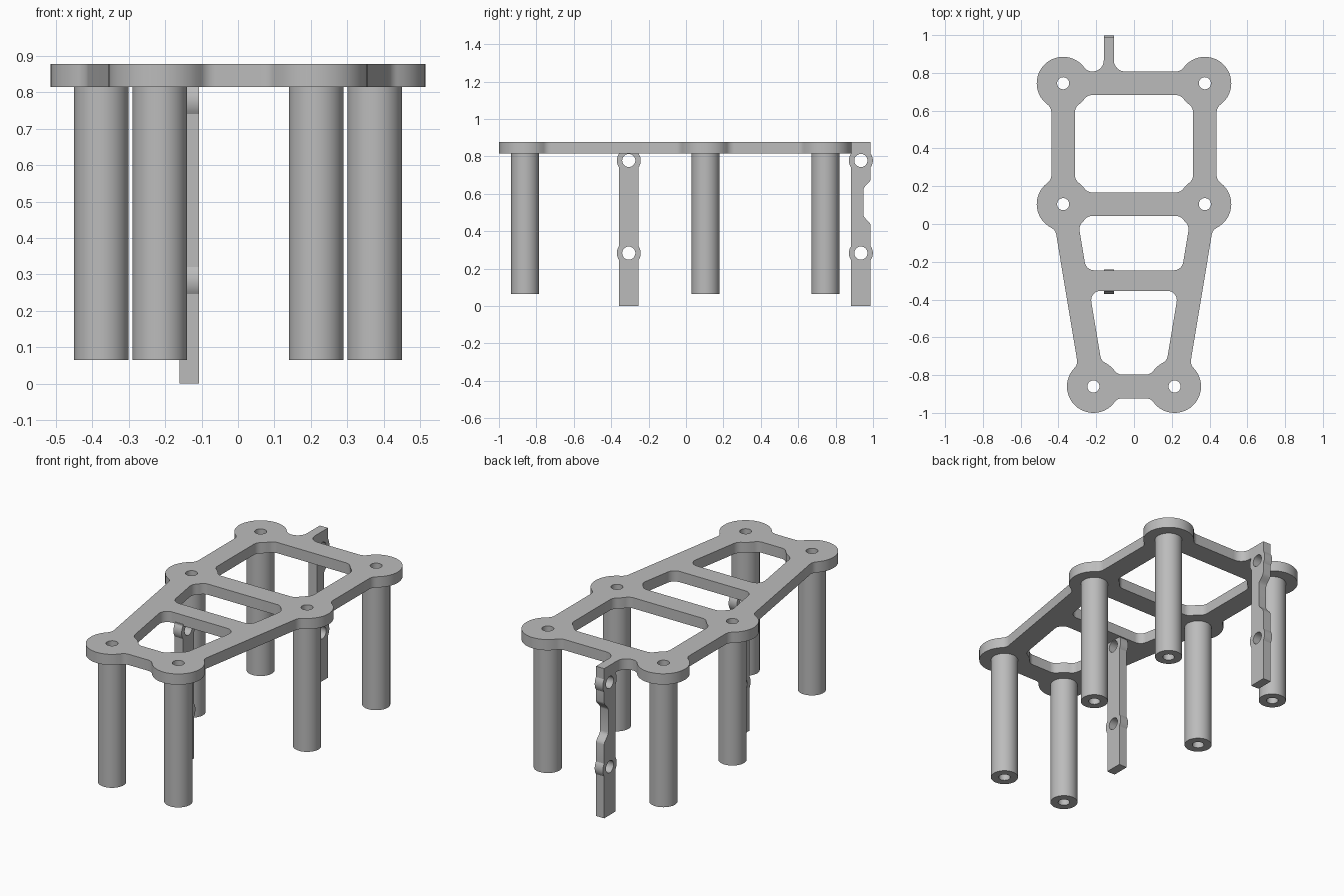
import bpy, bmesh
from math import sqrt, atan2, acos, cos, pi, tau
from mathutils import Vector, Matrix

if "Cube" in bpy.data.objects:
    bpy.data.objects.remove(bpy.data.objects["Cube"])

# Single grey material
GREY = (0.5, 0.5, 0.5, 1)
mat = bpy.data.materials.new("plain grey")
mat.use_nodes = True
mat.diffuse_color = GREY
mat.node_tree.nodes["Principled BSDF"].inputs["Base Color"].default_value = GREY

# Shared dimensions
DISC, BAR, FILLET, BORE = 0.14, 0.0625, 0.05, 0.032
PLATE_Z, TOP = 0.815, 0.878


def angle(v):
    return atan2(v.y, v.x)


def arc(c, r, a, b, turn):
    """Points from angle a to b; turn is 1 counter-clockwise, -1 clockwise."""
    sweep = (b - a) * turn % tau
    n = max(3, int(sweep / 0.13))
    return [Vector(c) + Matrix.Rotation(a + turn * sweep * i / n, 2) @ Vector((r, 0))
            for i in range(n + 1)]


def circle(c, r):
    return arc(c, r, 0, tau - 0.001, 1)[:-1] if r < 0 else [
        Vector(c) + Matrix.Rotation(tau * i / 48, 2) @ Vector((r, 0)) for i in range(48)]


def frame_loop(nodes):
    """Left-hand edge of bars joining the nodes; a node is (x, y, disc?)."""
    pts = []
    cs = [Vector(n[:2]) for n in nodes]
    for i, c in enumerate(cs):
        d1 = (c - cs[i - 1]).normalized()
        d2 = (cs[(i + 1) % len(cs)] - c).normalized()
        n1, n2 = Vector((-d1.y, d1.x)), Vector((-d2.y, d2.x))
        off = BAR + FILLET
        if nodes[i][2]:
            reach = sqrt((DISC + FILLET) ** 2 - off ** 2)
            f1, f2 = c - d1 * reach + n1 * off, c + d2 * reach + n2 * off
            pts += arc(f1, FILLET, angle(-n1), angle(c - f1), 1)
            pts += arc(c, DISC, angle(f1 - c), angle(f2 - c), -1)
            pts += arc(f2, FILLET, angle(c - f2), angle(-n2), 1)
        else:
            f = c + (n1 + n2) * off / (1 + n1.dot(n2))
            pts += arc(f, FILLET, angle(-n1), angle(-n2), 1)
    return pts


def slab(name, loops, low, high, matrix=Matrix()):
    """Extrude nested 2D outlines (holes inside) into a solid."""
    cu = bpy.data.curves.new(name, "CURVE")
    cu.dimensions, cu.fill_mode = "2D", "BOTH"
    cu.extrude = (high - low) / 2
    for loop in loops:
        pts = [p for i, p in enumerate(loop) if (p - loop[i - 1]).length > 1e-4]
        sp = cu.splines.new("POLY")
        sp.points.add(len(pts) - 1)
        for sp_point, p in zip(sp.points, pts):
            sp_point.co = (p.x, p.y, 0, 1)
        sp.use_cyclic_u = True
    tmp = bpy.data.objects.new(name + "_outline", cu)
    bpy.context.collection.objects.link(tmp)
    deps = bpy.context.evaluated_depsgraph_get()
    me = bpy.data.meshes.new_from_object(tmp.evaluated_get(deps))
    bpy.data.objects.remove(tmp)
    bm = bmesh.new()
    bm.from_mesh(me)
    bmesh.ops.remove_doubles(bm, verts=bm.verts, dist=1e-5)
    bmesh.ops.transform(bm, verts=bm.verts,
                        matrix=matrix @ Matrix.Translation((0, 0, (low + high) / 2)))
    bmesh.ops.recalc_face_normals(bm, faces=bm.faces)
    bm.to_mesh(me)
    bm.free()
    me.name = name
    me.materials.clear()
    me.materials.append(mat)
    ob = bpy.data.objects.new(name, me)
    bpy.context.collection.objects.link(ob)
    bpy.ops.object.select_all(action="DESELECT")
    ob.select_set(True)
    bpy.context.view_layer.objects.active = ob
    bpy.ops.object.shade_smooth_by_angle()
    return ob


# Frame nodes, right-hand member of each pair; mirrored in x
def pair(x, y, disc=True):
    return (-x, y, disc), (x, y, disc)


def cross(y):
    t = (0.105 - y) / (0.105 + 0.86)
    return pair(0.375 - 0.16 * t, y, False)


back, mid, front = pair(0.375, 0.745), pair(0.375, 0.105), pair(0.215, -0.86)
upper_cross, lower_cross = cross(-0.3075), cross(-0.2915)
posts = [*back, *mid, *front]

# Top plate with three openings and six bores
outer = frame_loop([back[0], back[1], mid[1], front[1], front[0], mid[0]])
openings = [frame_loop([*a, b[1], b[0]])
            for a, b in ((mid, back), (upper_cross, mid), (front, lower_cross))]
slab("top_plate", [outer, *openings, *(circle(p[:2], BORE) for p in posts)], PLATE_Z, TOP)

# Hollow legs
rows = ("back", "middle", "front")
for i, p in enumerate(posts):
    name = f"{rows[i // 2]}_{('right', 'left')[i % 2]}_leg"
    slab(name, [circle(p[:2], 0.075), circle(p[:2], BORE)], 0.065, PLATE_Z)

# Hanging strips with two bolt eyes each
X0, X1 = -0.16, -0.107
HALF, EYE, EYE_R = 0.052, 0.064, 0.035
EYES_Z = (0.283, 0.778)


def strip(name, y, top, notch):
    a = acos(HALF / EYE)
    side = [Vector((HALF, 0)), *arc((0, EYES_Z[0]), EYE, -a, a, 1)]
    if notch:
        # Smooth-shouldered relief in the back edge
        step = [i / 8 for i in range(9)]
        ease = [HALF - 0.039 * (1 - cos(pi * s)) / 2 for s in step]
        side += [Vector((u, 0.43 + 0.06 * s)) for u, s in zip(ease, step)]
        side += [Vector((u, 0.68 - 0.06 * s)) for u, s in zip(ease[::-1], step[::-1])]
    side += arc((0, EYES_Z[1]), EYE, -a, min(a, 0.6 if not notch else a), 1)
    far = [Vector((-HALF, top))]
    for z in reversed(EYES_Z):
        far += arc((0, z), EYE, pi - a, pi + a, 1)
    loop = side + [Vector((HALF, top))] + far + [Vector((-HALF, 0))]
    to_yz = Matrix(((0, 0, 1, 0), (1, 0, 0, y), (0, 1, 0, 0), (0, 0, 0, 1)))
    slab(name, [loop, *(circle((0, z), EYE_R) for z in EYES_Z)], X0, X1, to_yz)


strip("front_strip", -0.306, PLATE_Z + 0.01, False)
strip("back_strip", 0.935, TOP, True)

# Tab with flared root joining the back strip to the plate
FLARE, EDGE = 0.06, 0.745 + BAR
tab = arc((X0 - FLARE, EDGE + FLARE), FLARE, -pi / 2, 0, 1)
tab += [Vector((X0, 0.9)), Vector((X1, 0.9))]
tab += arc((X1 + FLARE, EDGE + FLARE), FLARE, pi, pi * 1.5, 1)
slab("back_tab", [tab], PLATE_Z, TOP)
